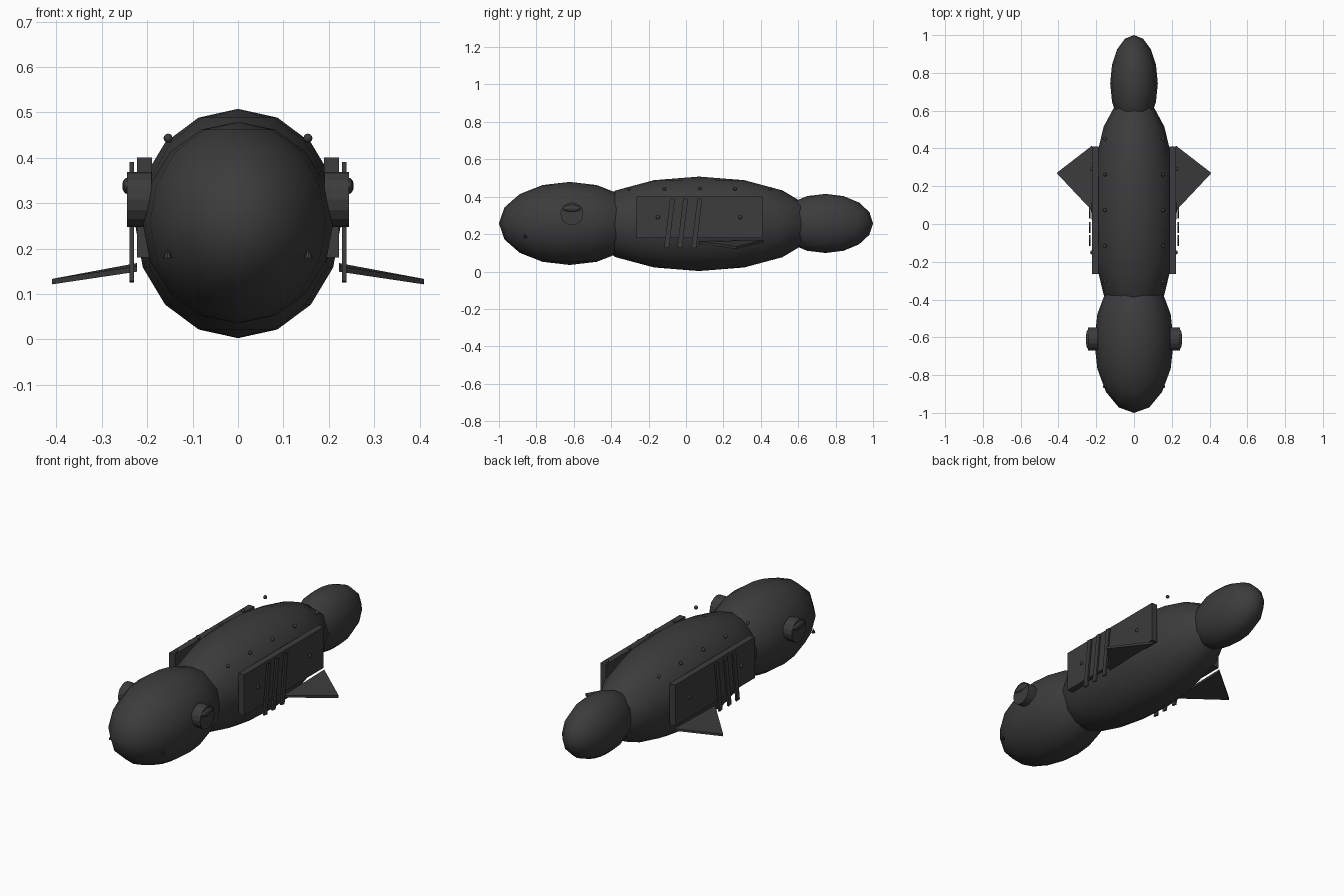
import bpy, bmesh, math
from mathutils import Matrix, Vector

if "Cube" in bpy.data.objects:
    bpy.data.objects.remove(bpy.data.objects["Cube"])

mat = bpy.data.materials.new("charcoal")
mat.diffuse_color = (0.045, 0.045, 0.045, 1)
mat.use_nodes = True
mat.node_tree.nodes["Principled BSDF"].inputs["Base Color"].default_value = mat.diffuse_color


def finish(name, bm, smooth=False):
    bmesh.ops.recalc_face_normals(bm, faces=bm.faces[:])
    for f in bm.faces:
        f.smooth = smooth
    me = bpy.data.meshes.new(name)
    bm.to_mesh(me)
    bm.free()
    me.materials.append(mat)
    ob = bpy.data.objects.new(name, me)
    bpy.context.collection.objects.link(ob)
    return ob


def ellipsoid(name, loc, radii, seg=16, rings=8):
    bm = bmesh.new()
    m = Matrix.Translation(loc) @ Matrix.Diagonal((*radii, 1))
    bmesh.ops.create_uvsphere(bm, u_segments=seg, v_segments=rings, radius=1, matrix=m)
    return finish(name, bm, True)


def box(name, loc, size, tilt=0):
    bm = bmesh.new()
    m = Matrix.Translation(loc) @ Matrix.Rotation(tilt, 4, 'X') @ Matrix.Diagonal((*size, 1))
    bmesh.ops.create_cube(bm, size=1, matrix=m)
    return finish(name, bm)


def disc(name, loc, r, depth, seg=16):
    # cylinder whose axis runs along x
    bm = bmesh.new()
    m = Matrix.Translation(loc) @ Matrix.Rotation(math.pi / 2, 4, 'Y')
    bmesh.ops.create_cone(bm, cap_ends=True, segments=seg, radius1=r, radius2=r, depth=depth, matrix=m)
    return finish(name, bm)


# Main hull: head, body and tail
ZC = 0.255
ellipsoid("body", (0, 0.07, ZC), (0.227, 0.63, 0.2525))
ellipsoid("head", (0, -0.622, ZC + 0.002), (0.21, 0.378, 0.222))
ellipsoid("tail", (0, 0.745, ZC + 0.002), (0.126, 0.255, 0.158))

for s, side in ((1, "right"), (-1, "left")):
    # Side armour panel with rivets
    box(side + "_panel", (s * 0.206, 0.072, 0.29), (0.034, 0.675, 0.22))
    for y in (-0.15, 0.29):
        ellipsoid(side + "_panel_rivet", (s * 0.222, y, 0.29), (0.01, 0.011, 0.011), 8, 6)

    # Slanted gill bars
    for y in (-0.088, -0.018, 0.058):
        box(side + "_gill_bar", (s * 0.234, y, 0.258), (0.009, 0.026, 0.265), -0.12)

    # Triangular fin
    bm = bmesh.new()
    outline = [(s * 0.222, 0.07, 0.155), (s * 0.222, 0.415, 0.162), (s * 0.41, 0.27, 0.127)]
    top = [bm.verts.new(Vector(p) + Vector((0, 0, 0.006))) for p in outline]
    low = [bm.verts.new(Vector(p) - Vector((0, 0, 0.006))) for p in outline]
    bm.faces.new(top)
    bm.faces.new(low[::-1])
    for i in range(3):
        j = (i + 1) % 3
        bm.faces.new((top[i], low[i], low[j], top[j]))
    finish(side + "_fin", bm)

    # Eye pod and pupil
    disc(side + "_eye", (s * 0.217, -0.61, 0.308), 0.061, 0.054)
    ellipsoid(side + "_pupil", (s * 0.244, -0.61, 0.338), (0.011, 0.05, 0.018), 12, 8)

    # Nostril cone
    bm = bmesh.new()
    bmesh.ops.create_cone(bm, cap_ends=True, segments=8, radius1=0.01, radius2=0, depth=0.022,
                          matrix=Matrix.Translation((s * 0.155, -0.86, 0.19)))
    finish(side + "_nostril", bm)

    # Row of back rivets
    for i in range(5):
        ellipsoid(side + "_back_rivet", (s * 0.154, -0.305 + 0.189 * i, 0.443), (0.01, 0.01, 0.01), 8, 6)
